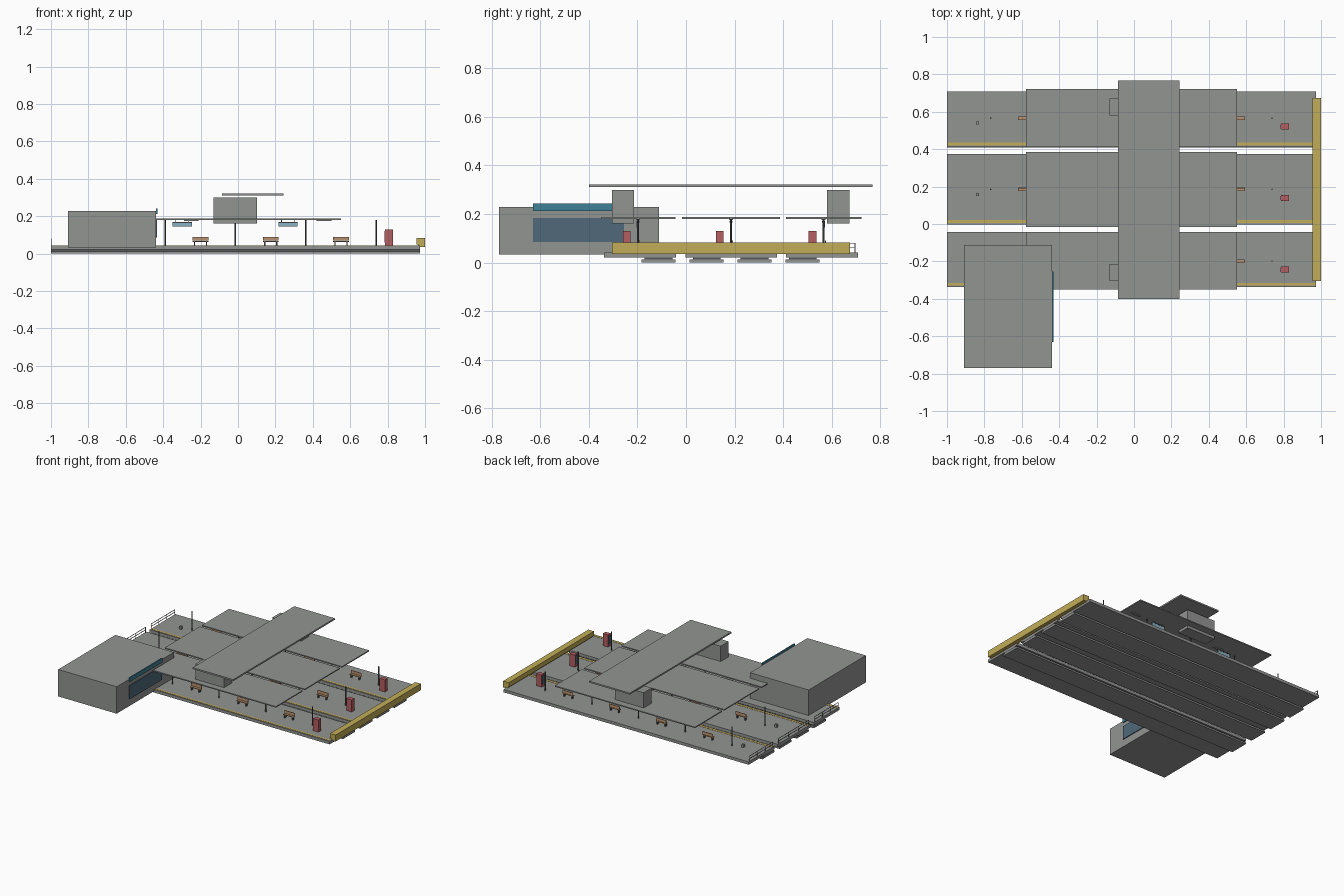
import bpy, bmesh, math
from mathutils import Matrix, Vector

if "Cube" in bpy.data.objects:
    bpy.data.objects.remove(bpy.data.objects["Cube"])


def material(name, rgb):
    m = bpy.data.materials.new(name)
    m.diffuse_color = (*rgb, 1)
    m.use_nodes = True
    m.node_tree.nodes["Principled BSDF"].inputs["Base Color"].default_value = m.diffuse_color
    return m


GREY = material("concrete grey", (0.29, 0.30, 0.29))
DARK = material("dark metal", (0.10, 0.105, 0.11))
YELLOW = material("safety yellow", (0.54, 0.42, 0.10))
RED = material("machine red", (0.46, 0.11, 0.12))
WOOD = material("bench wood", (0.48, 0.29, 0.16))
GLASS = material("dark blue glass", (0.08, 0.14, 0.19))
TEAL = material("teal sign", (0.05, 0.22, 0.31))
PALE = material("pale blue panel", (0.25, 0.44, 0.54))


def make(name, boxes, mat, rods=()):
    """One object from boxes (x0,x1,y0,y1,z0,z1) and vertical rods (x,y,r,z0,z1)."""
    bm = bmesh.new()
    for x0, x1, y0, y1, z0, z1 in boxes:
        centre = Vector(((x0 + x1) / 2, (y0 + y1) / 2, (z0 + z1) / 2))
        size = Matrix.Diagonal((x1 - x0, y1 - y0, z1 - z0, 1))
        bmesh.ops.create_cube(bm, size=1, matrix=Matrix.Translation(centre) @ size)
    for x, y, r, z0, z1 in rods:
        bmesh.ops.create_cone(bm, cap_ends=True, segments=8, radius1=r, radius2=r,
                              depth=z1 - z0,
                              matrix=Matrix.Translation((x, y, (z0 + z1) / 2)))
    me = bpy.data.meshes.new(name)
    bm.to_mesh(me)
    bm.free()
    me.materials.append(mat)
    ob = bpy.data.objects.new(name, me)
    bpy.context.collection.objects.link(ob)
    return ob


TOP = 0.042      # platform surface
ROOF = 0.18      # canopy underside
STEP = 0.376     # bay length along the platforms

# Name, platform y range, canopy y range, post line y
PLATFORMS = [("front", -0.338, -0.042, -0.35, -0.043, -0.198),
             ("middle", -0.002, 0.374, -0.017, 0.386, 0.185),
             ("back", 0.412, 0.708, 0.411, 0.722, 0.566)]

for name, y0, y1, c0, c1, mid in PLATFORMS:
    # Platform slab, warning strip and canopy
    make(name + "_platform", [(-1, 0.973, y0, y1, 0.021, TOP)], GREY)
    make(name + "_warning_strip",
         [(-1, 0.973, y0 + 0.008, y0 + 0.023, TOP, TOP + 0.0015)], YELLOW)
    make(name + "_canopy", [(-0.578, 0.55, c0, c1, ROOF, ROOF + 0.008)], GREY)

    # Lamp and canopy posts
    make(name + "_posts", [], DARK,
         [(-0.766 + i * STEP, mid, 0.004, TOP, ROOF) for i in range(5)])

    # Benches: seat, backrest and two end legs
    wood, legs = [], []
    for i in range(4):
        x = -0.577 + i * STEP
        wood.append((x - 0.042, x + 0.042, mid - 0.009, mid + 0.009, 0.062, 0.067))
        wood.append((x - 0.042, x + 0.042, mid + 0.005, mid + 0.009, 0.069, 0.09))
        for s in (-1, 1):
            lx = x + s * 0.032
            legs.append((lx - 0.003, lx + 0.003, mid - 0.008, mid + 0.008, TOP, 0.062))
    make(name + "_benches", wood, WOOD)
    make(name + "_bench_legs", legs, DARK)

    # Vending machine with a glass front, and a litter bin
    v = mid - 0.046
    make(name + "_vending_machine",
         [(0.787, 0.83, v - 0.016, v + 0.016, TOP, 0.13)], RED)
    make(name + "_vending_glass",
         [(0.784, 0.787, v - 0.012, v + 0.012, 0.06, 0.122)], GLASS)
    b = mid - 0.027
    make(name + "_litter_bin",
         [(-0.845, -0.829, b - 0.008, b + 0.008, TOP, 0.064)], GREY)

    # Hanging signs with hangers, and lamps under the canopy
    panels, frames, lamps = [], [], []
    for x in (-0.298, 0.268):
        panels.append((x - 0.051, x + 0.051, mid - 0.005, mid + 0.005, 0.145, 0.165))
        frames.append((x - 0.051, x + 0.051, mid - 0.006, mid + 0.006, 0.165, 0.17))
        frames += [(x + s * 0.035 - 0.002, x + s * 0.035 + 0.002,
                    mid - 0.002, mid + 0.002, 0.17, ROOF) for s in (-1, 1)]
    for x in (-0.25, 0.46):
        lamps.append((x - 0.04, x + 0.04, mid - 0.008, mid + 0.008, 0.174, ROOF))
    make(name + "_hanging_signs", panels, PALE)
    make(name + "_sign_frames", frames, DARK)
    make(name + "_canopy_lamps", lamps, GREY)

    # End railing
    r0, r1 = y0 + 0.013, y1 - 0.013
    rails = [(-0.999, -0.996, r0, r1, z - 0.0015, z + 0.0015) for z in (0.061, 0.079)]
    for i in range(4):
        y = r0 + (r1 - r0) * i / 3
        rails.append((-0.999, -0.996, y - 0.0015, y + 0.0015, TOP, 0.08))
    make(name + "_end_railing", rails, GREY)

# Foundation strips under the platforms
strips = [(-0.183, -0.043), (0.015, 0.155), (0.212, 0.352), (0.41, 0.55)]
make("foundation_strips", [(-1, 0.973, a, b, 0, 0.012) for a, b in strips], GREY)
make("foundation_caps",
     [(-1, 0.973, a + 0.013, b - 0.013, 0.012, 0.021) for a, b in strips], DARK)

# Yellow barrier across the platform ends
make("end_barrier", [(0.963, 1.0, -0.305, 0.674, 0.036, 0.083),
                     (0.955, 0.963, -0.305, 0.674, 0.05, 0.083)], YELLOW)

# Raised crossing roof and its stair heads
make("crossing_roof", [(-0.085, 0.242, -0.40, 0.768, 0.31, 0.321)], GREY)
make("stair_heads", [(-0.13, 0.102, -0.305, -0.213, 0.16, 0.299),
                     (-0.13, 0.102, 0.581, 0.672, 0.16, 0.299)], GREY)

# Station building with glazing and a sign board
make("station_building", [(-0.909, -0.438, -0.77, -0.112, 0.032, 0.228)], GREY)
make("building_window", [(-0.438, -0.432, -0.63, -0.255, 0.085, 0.183)], GLASS)
make("building_sign", [(-0.438, -0.43, -0.63, -0.255, 0.212, 0.242)], TEAL)
